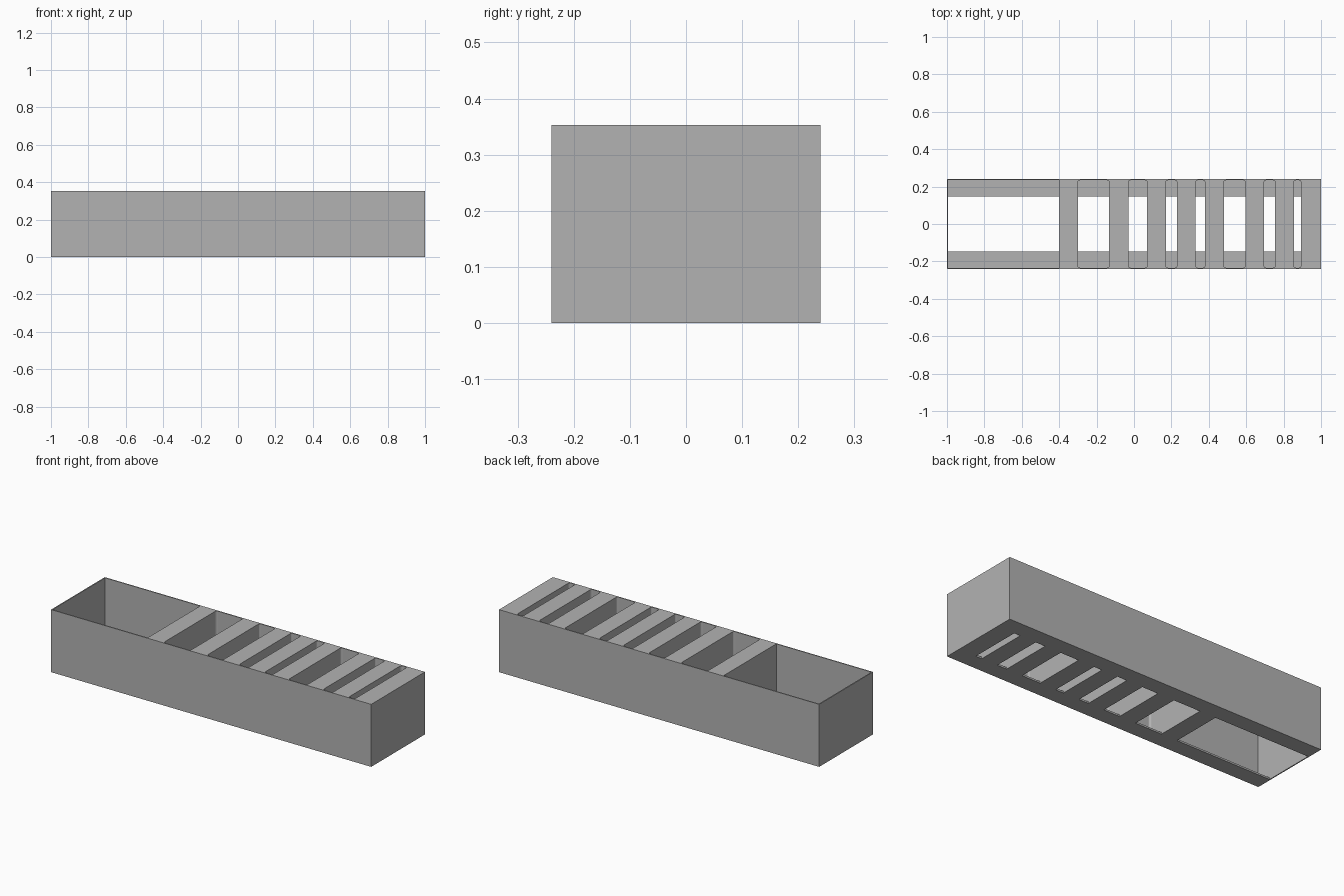
import bpy, bmesh

default = bpy.data.objects.get("Cube")
if default:
    bpy.data.objects.remove(default, do_unlink=True)

HEIGHT, HALF_WIDTH = 0.353, 0.24
WALL, FLOOR = 0.006, 0.01
HOLE_HALF_WIDTH = 0.147
CORNER = 0.011

grey = bpy.data.materials.new("plain grey")
grey.use_nodes = True
grey.diffuse_color = (0.45, 0.45, 0.45, 1)
grey.node_tree.nodes["Principled BSDF"].inputs["Base Color"].default_value = grey.diffuse_color


def make_box(name, x0, x1, half_y, z0, z1, radius=0):
    """Box spanning the given ranges, optionally with rounded upright edges."""
    bm = bmesh.new()
    bmesh.ops.create_cube(bm, size=1)
    for v in bm.verts:
        v.co = ((x0 + x1) / 2 + v.co.x * (x1 - x0), v.co.y * 2 * half_y,
                (z0 + z1) / 2 + v.co.z * (z1 - z0))
    if radius:
        upright = [e for e in bm.edges if abs(e.verts[0].co.z - e.verts[1].co.z) > 0.01]
        bmesh.ops.bevel(bm, geom=upright, offset=radius, segments=4,
                        profile=0.5, affect='EDGES')
    mesh = bpy.data.meshes.new(name)
    bm.to_mesh(mesh)
    bm.free()
    mesh.materials.append(grey)
    obj = bpy.data.objects.new(name, mesh)
    bpy.context.collection.objects.link(obj)
    return obj


def cut(target, cutter):
    cutter.hide_render = True
    mod = target.modifiers.new(cutter.name, 'BOOLEAN')
    mod.operation = 'DIFFERENCE'
    mod.solver = 'EXACT'
    mod.object = cutter
    bpy.context.view_layer.objects.active = target
    bpy.ops.object.modifier_apply(modifier=mod.name)
    bpy.data.objects.remove(cutter, do_unlink=True)


# Long outer block
tray = make_box("slotted_tray", -1, 1, HALF_WIDTH, 0, HEIGHT)

# One wide compartment followed by slots of varied width
slots = [(-0.994, -0.40), (-0.30, -0.133), (-0.03, 0.07), (0.17, 0.23),
         (0.33, 0.38), (0.48, 0.595), (0.695, 0.755), (0.855, 0.893)]

for i, (x0, x1) in enumerate(slots):
    # Pocket down to the thin floor, then a narrower hole through it
    cut(tray, make_box("pocket_cutter", x0, x1, HALF_WIDTH - WALL, FLOOR, HEIGHT + 0.1,
                       CORNER if i else 0))
    cut(tray, make_box("floor_cutter", x0, x1, HOLE_HALF_WIDTH, -0.1, FLOOR + 0.05))
